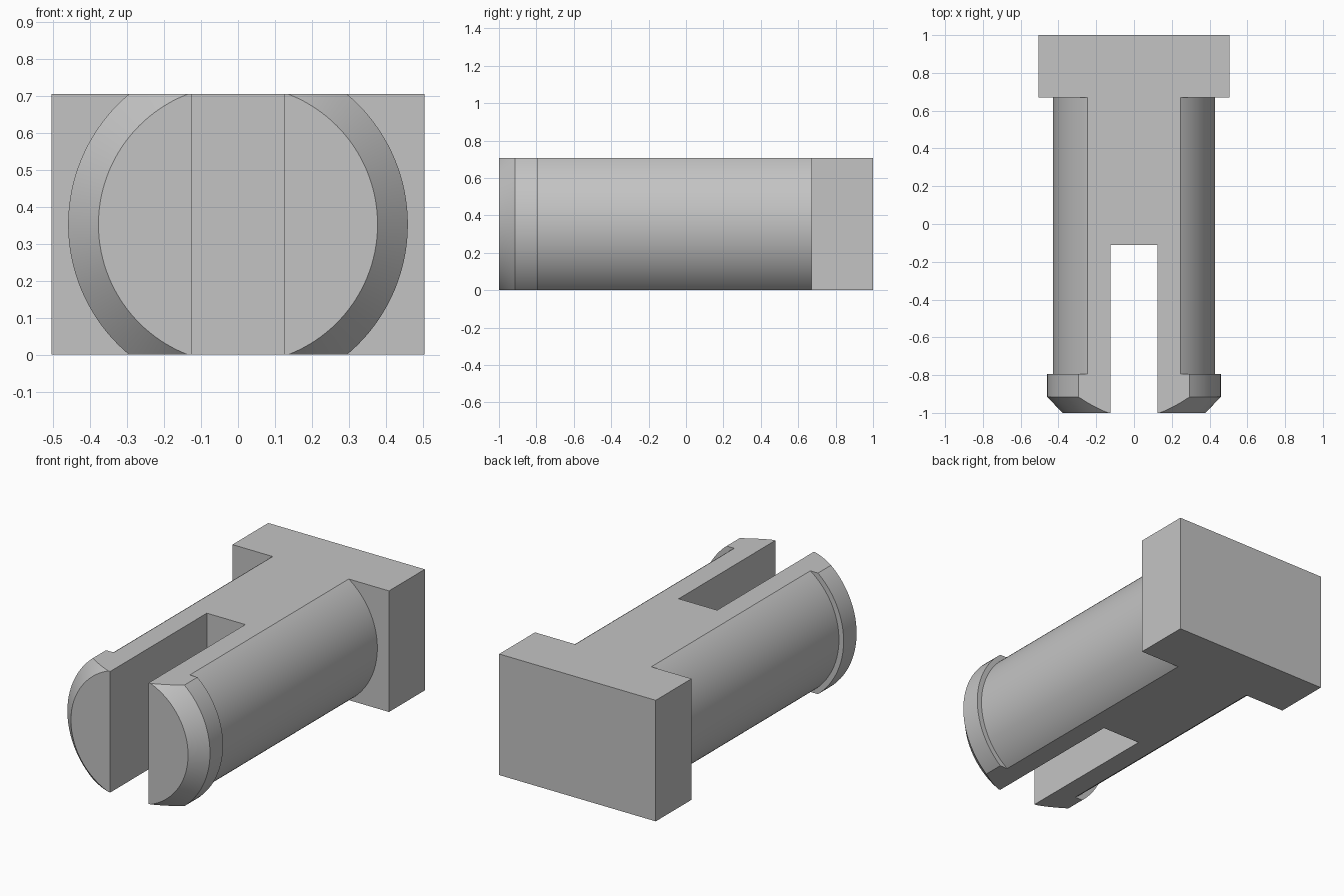
import bpy
import bmesh
from math import cos, sin, tau, radians

cube = bpy.data.objects.get("Cube")
if cube:
    bpy.data.objects.remove(cube, do_unlink=True)

HEIGHT = 0.706
MID = HEIGHT / 2
SEGMENTS = 128

grey = bpy.data.materials.new("plain grey")
grey.use_nodes = True
colour = (0.55, 0.55, 0.55, 1)
grey.diffuse_color = colour
grey.node_tree.nodes["Principled BSDF"].inputs["Base Color"].default_value = colour


def finish(name, bm):
    bmesh.ops.recalc_face_normals(bm, faces=bm.faces)
    mesh = bpy.data.meshes.new(name)
    bm.to_mesh(mesh)
    bm.free()
    mesh.materials.append(grey)
    obj = bpy.data.objects.new(name, mesh)
    bpy.context.collection.objects.link(obj)
    return obj


def box(name, x, y0, y1, z0, z1):
    """Box of half width x between the given depths and heights."""
    bm = bmesh.new()
    bmesh.ops.create_cube(bm, size=1)
    for v in bm.verts:
        v.co = (2 * x * v.co.x, y1 if v.co.y > 0 else y0, z1 if v.co.z > 0 else z0)
    return finish(name, bm)


def lathe(name, profile):
    """Solid of revolution about the y axis from (radius, y) pairs."""
    bm = bmesh.new()
    rings = []
    for r, y in profile:
        angles = [tau * i / SEGMENTS for i in range(SEGMENTS)]
        rings.append([bm.verts.new((r * cos(a), y, MID + r * sin(a))) for a in angles])
    for a, b in zip(rings, rings[1:]):
        for i in range(SEGMENTS):
            j = (i + 1) % SEGMENTS
            bm.faces.new((a[i], a[j], b[j], b[i]))
    bm.faces.new(rings[0])
    bm.faces.new(rings[-1])
    return finish(name, bm)


def combine(target, other, operation):
    """Apply a boolean and remove the helper."""
    mod = target.modifiers.new(operation.lower(), "BOOLEAN")
    mod.operation = operation
    mod.solver = "EXACT"
    mod.object = other
    graph = bpy.context.evaluated_depsgraph_get()
    result = bpy.data.meshes.new_from_object(target.evaluated_get(graph))
    target.modifiers.clear()
    target.data = result
    bpy.data.objects.remove(other, do_unlink=True)


# Round shaft with a chamfered snap lip at the front
pin = lathe("split_pin", [(0.378, -1), (0.46, -0.915), (0.46, -0.795),
                          (0.43, -0.795), (0.43, 0.8)])

# Flat top and bottom
combine(pin, box("flats_cutter", 0.6, -1.2, 1.2, 0, HEIGHT), "INTERSECT")

# Slot between the two prongs
combine(pin, box("slot_cutter", 0.124, -1.2, -0.11, -0.2, HEIGHT + 0.2), "DIFFERENCE")

# Rectangular head at the back
combine(pin, box("head", 0.505, 0.67, 1, 0, HEIGHT), "UNION")

# Smooth curved sides, sharp edges
bpy.ops.object.select_all(action="DESELECT")
pin.select_set(True)
bpy.context.view_layer.objects.active = pin
bpy.ops.object.shade_smooth_by_angle(angle=radians(25))
